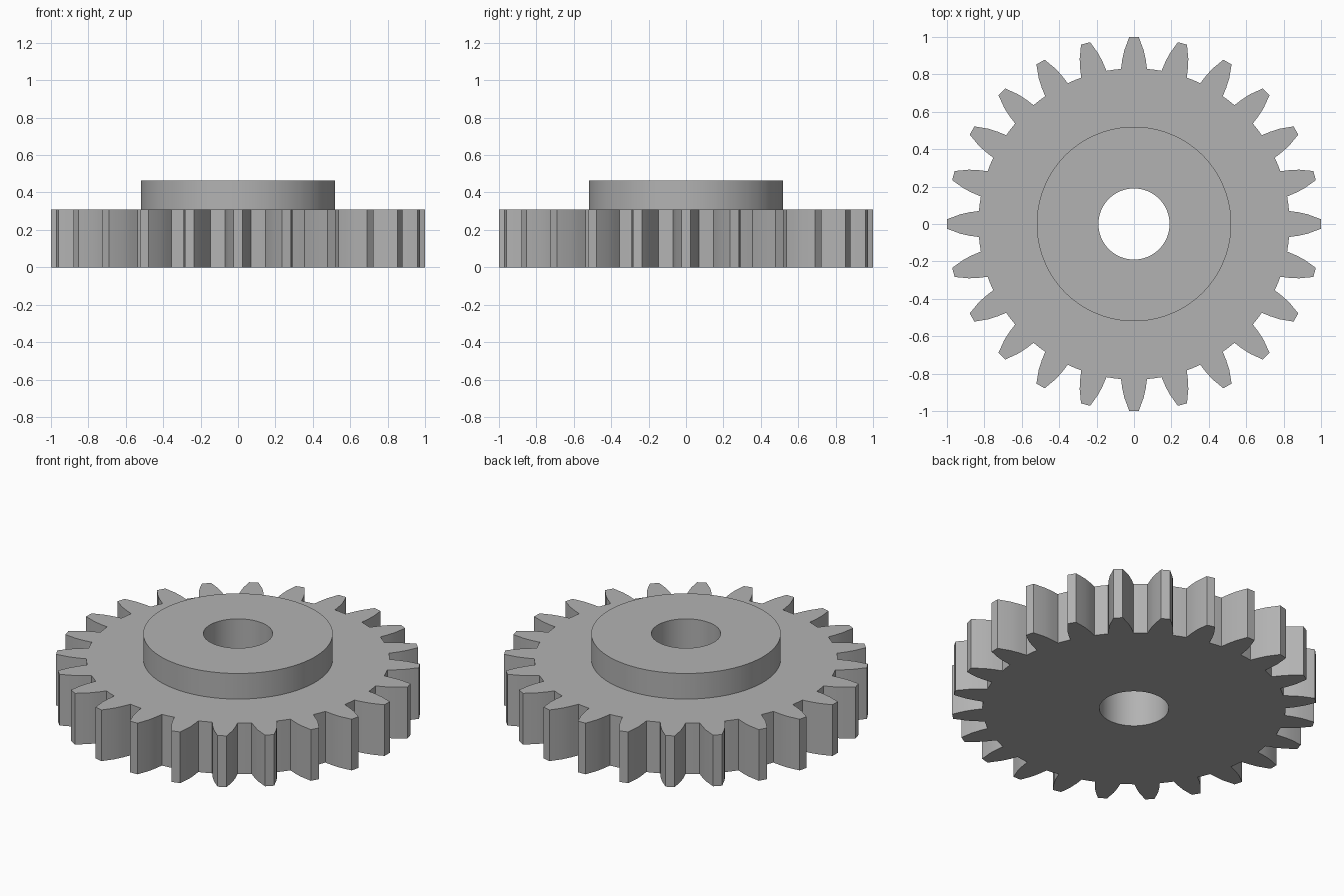
import bpy
import bmesh
from math import radians, cos, sin

cube = bpy.data.objects.get("Cube")
if cube:
    bpy.data.objects.remove(cube, do_unlink=True)

TEETH = 24
BORE, HUB = 0.19, 0.52
FACE_Z, TOP_Z = 0.31, 0.465

# One tooth: (degrees from its centre line, radius), ending mid-gap
FLANK = [(4.8, 0.832), (4.1, 0.88), (3.2, 0.93), (1.45, 1.0)]
TOOTH = [(-a, r) for a, r in FLANK] + FLANK[::-1] + [(7.5, 0.832)]
OUTLINE = [(radians(a + 360 * i / TEETH), r) for i in range(TEETH) for a, r in TOOTH]

# Single grey material
grey = bpy.data.materials.new("Metal grey")
grey.use_nodes = True
color = (0.45, 0.45, 0.45, 1)
grey.diffuse_color = color
grey.node_tree.nodes["Principled BSDF"].inputs["Base Color"].default_value = color


def loft(name, rings):
    """Join rings of (radius or None for the toothed outline, z) with quads."""
    bm = bmesh.new()
    loops = [[bm.verts.new((cos(a) * (radius or r), sin(a) * (radius or r), z))
              for a, r in OUTLINE] for radius, z in rings]
    n = len(OUTLINE)
    for low, high in zip(loops, loops[1:]):
        for i in range(n):
            j = (i + 1) % n
            bm.faces.new((low[i], low[j], high[j], high[i]))
    mesh = bpy.data.meshes.new(name)
    bm.to_mesh(mesh)
    bm.free()
    mesh.materials.append(grey)
    obj = bpy.data.objects.new(name, mesh)
    bpy.context.collection.objects.link(obj)
    bpy.ops.object.select_all(action="DESELECT")
    obj.select_set(True)
    bpy.context.view_layer.objects.active = obj
    bpy.ops.object.shade_smooth_by_angle(angle=radians(20))
    return obj


# Toothed wheel: bore wall, underside, teeth, upper face up to the hub
loft("toothed_wheel", [(BORE, FACE_Z), (BORE, 0), (None, 0), (None, FACE_Z), (HUB, FACE_Z)])

# Raised hub: outer wall, top face, bore wall
loft("hub", [(HUB, FACE_Z), (HUB, TOP_Z), (BORE, TOP_Z), (BORE, FACE_Z)])
